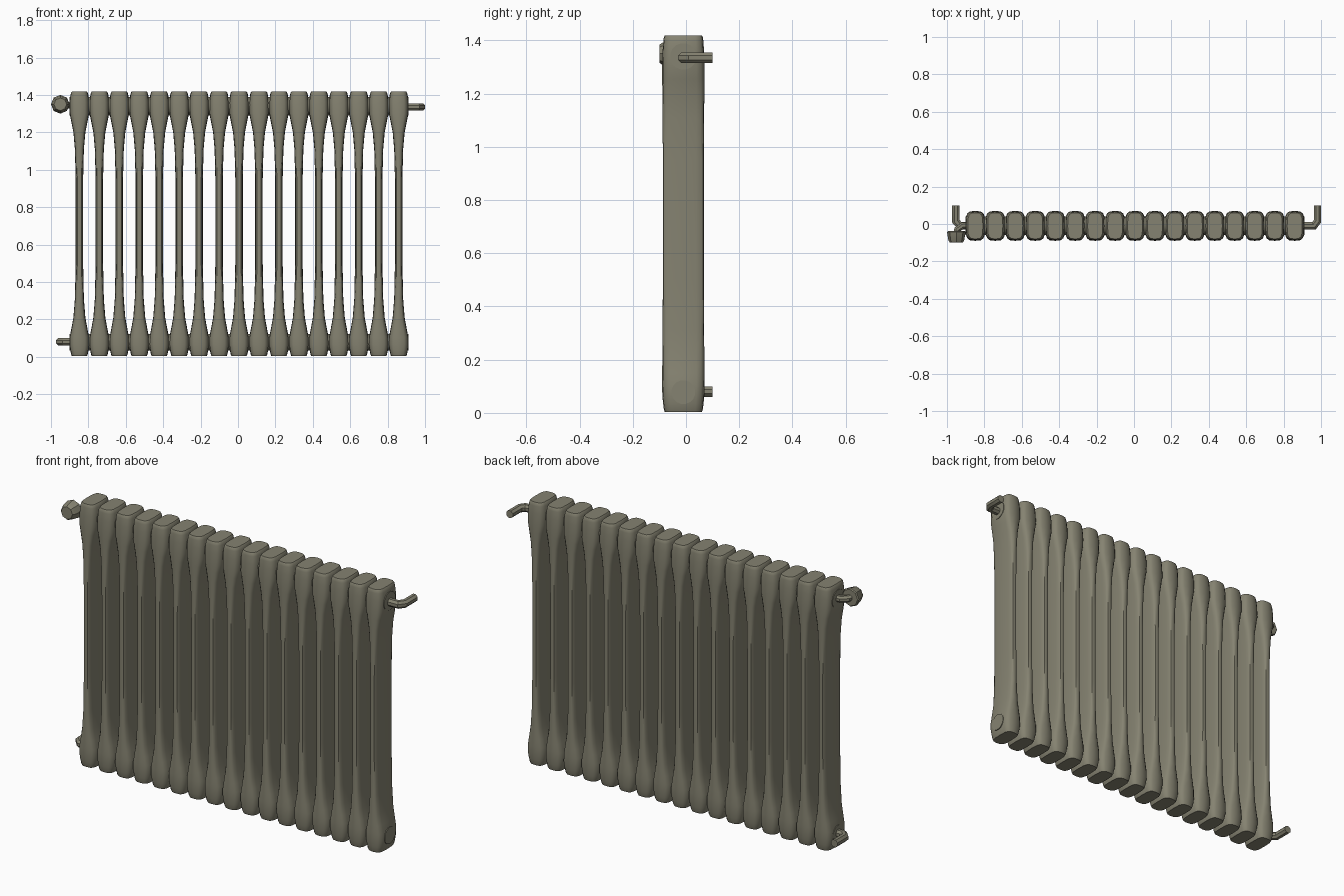
import bpy, bmesh, math
from mathutils import Vector

if "Cube" in bpy.data.objects:
    bpy.data.objects.remove(bpy.data.objects["Cube"])

paint = bpy.data.materials.new("olive grey paint")
paint.diffuse_color = (0.235, 0.225, 0.165, 1)
paint.use_nodes = True
paint.node_tree.nodes["Principled BSDF"].inputs["Base Color"].default_value = paint.diffuse_color


def loft(name, rings, angle=40):
    """Skin a list of equal-sized point rings and cap both ends."""
    bm = bmesh.new()
    vr = [[bm.verts.new(p) for p in r] for r in rings]
    n = len(vr[0])
    for a, b in zip(vr, vr[1:]):
        for i in range(n):
            j = (i + 1) % n
            bm.faces.new((a[i], a[j], b[j], b[i]))
    bm.faces.new(vr[0][::-1])
    bm.faces.new(vr[-1])
    bmesh.ops.recalc_face_normals(bm, faces=bm.faces)
    me = bpy.data.meshes.new(name)
    bm.to_mesh(me)
    bm.free()
    me.materials.append(paint)
    ob = bpy.data.objects.new(name, me)
    bpy.context.collection.objects.link(ob)
    bpy.ops.object.select_all(action='DESELECT')
    ob.select_set(True)
    bpy.context.view_layer.objects.active = ob
    bpy.ops.object.shade_smooth_by_angle(angle=math.radians(angle))
    return ob


def pipe(name, path, r, sides=8):
    """Pipe through points lying in a level plane, mitred at the bends."""
    pts = [Vector(p) for p in path]
    rings = []
    for i, p in enumerate(pts):
        d0 = (p - pts[max(i - 1, 0)]).normalized() if i else (pts[1] - p).normalized()
        d1 = (pts[i + 1] - p).normalized() if i < len(pts) - 1 else d0
        t = (d0 + d1).normalized()
        side = Vector((t.y, -t.x, 0)) / max(t.dot(d0), 0.5)
        rings.append([p + side * r * math.cos(a) + Vector((0, 0, r * math.sin(a)))
                      for a in [(k + 0.5) * math.tau / sides for k in range(sides)]])
    return loft(name, rings, 30)


def se(v, e):
    return math.copysign(abs(v) ** e, v)


# radiator section: (height, half width, half depth)
PROFILE = [(0.003, 0.040, 0.070), (0.012, 0.044, 0.073), (0.035, 0.049, 0.076),
           (0.065, 0.053, 0.079), (0.105, 0.052, 0.080), (0.15, 0.043, 0.0795),
           (0.21, 0.032, 0.079), (0.31, 0.024, 0.078), (0.50, 0.020, 0.077),
           (0.95, 0.020, 0.077), (1.11, 0.024, 0.078), (1.20, 0.032, 0.079),
           (1.255, 0.043, 0.0795), (1.30, 0.052, 0.0795), (1.36, 0.052, 0.078),
           (1.40, 0.048, 0.075), (1.413, 0.044, 0.073), (1.418, 0.040, 0.070)]
N = 16


def section_ring(z, w, d):
    return [(w * se(math.cos(a), 0.6), -0.010 + d * se(math.sin(a), 0.5), z)
            for a in [k * math.tau / N for k in range(N)]]


COUNT, X0, X1 = 17, -0.848, 0.859
first = loft("radiator_section_1", [section_ring(*p) for p in PROFILE], 45)
first.location.x = X0
for i in range(1, COUNT):
    ob = first.copy()
    ob.name = f"radiator_section_{i + 1}"
    ob.location.x = X0 + (X1 - X0) * i / (COUNT - 1)
    bpy.context.collection.objects.link(ob)

# header tubes joining the sections
pipe("lower_header", [(-0.900, -0.01, 0.078), (0.912, -0.01, 0.078)], 0.045, 16)
pipe("upper_header", [(-0.900, -0.01, 1.340), (0.912, -0.01, 1.340)], 0.050, 16)

# wall pipes
pipe("upper_right_pipe", [(0.88, -0.01, 1.335), (0.962, -0.01, 1.335),
                          (0.981, 0.015, 1.335), (0.981, 0.10, 1.335)], 0.021)
pipe("lower_left_pipe", [(-0.88, -0.01, 0.08), (-0.930, -0.01, 0.08),
                         (-0.953, 0.015, 0.08), (-0.953, 0.10, 0.08)], 0.021)

# valve with its stem
pipe("valve_stem", [(-0.88, -0.008, 1.345), (-0.915, -0.008, 1.345),
                    (-0.945, -0.03, 1.347), (-0.950, -0.06, 1.350)], 0.018)
loft("valve_knob", [[(-0.95 + r * math.cos(a), y, 1.35 + r * math.sin(a))
                     for a in [k * math.tau / 8 for k in range(8)]]
                    for y, r in ((-0.038, 0.045), (-0.043, 0.050),
                                 (-0.088, 0.042), (-0.100, 0.034))], 30)
